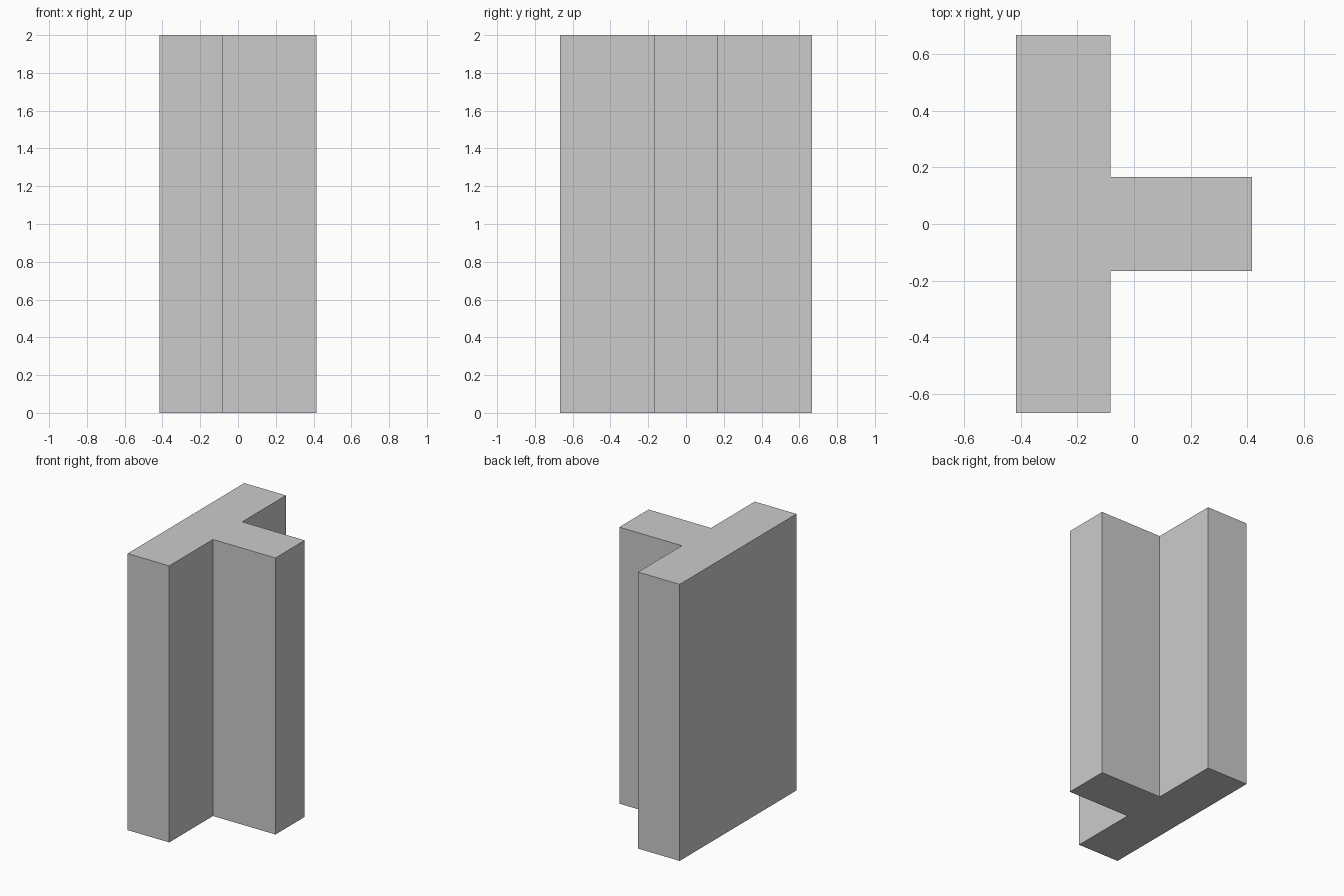
import bpy
import bmesh

if "Cube" in bpy.data.objects:
    bpy.data.objects.remove(bpy.data.objects["Cube"])

HEIGHT = 2.0
X_BACK, X_STEP, X_TIP = -0.4167, -0.0833, 0.4167
FLANGE_HALF, WEB_HALF = 0.6667, 0.1667

# T-shaped cross-section: half profile mirrored across y = 0
half = [(X_BACK, -FLANGE_HALF), (X_STEP, -FLANGE_HALF),
        (X_STEP, -WEB_HALF), (X_TIP, -WEB_HALF)]
profile = half + [(x, -y) for x, y in reversed(half)]

# Extrude the section into a solid column
bm = bmesh.new()
base = bm.faces.new([bm.verts.new((x, y, 0)) for x, y in profile])
result = bmesh.ops.extrude_face_region(bm, geom=[base], use_keep_orig=True)
top = [v for v in result["geom"] if isinstance(v, bmesh.types.BMVert)]
bmesh.ops.translate(bm, verts=top, vec=(0, 0, HEIGHT))
bmesh.ops.recalc_face_normals(bm, faces=bm.faces)

mesh = bpy.data.meshes.new("t_section_column")
bm.to_mesh(mesh)
bm.free()
column = bpy.data.objects.new("t_section_column", mesh)
bpy.context.collection.objects.link(column)
